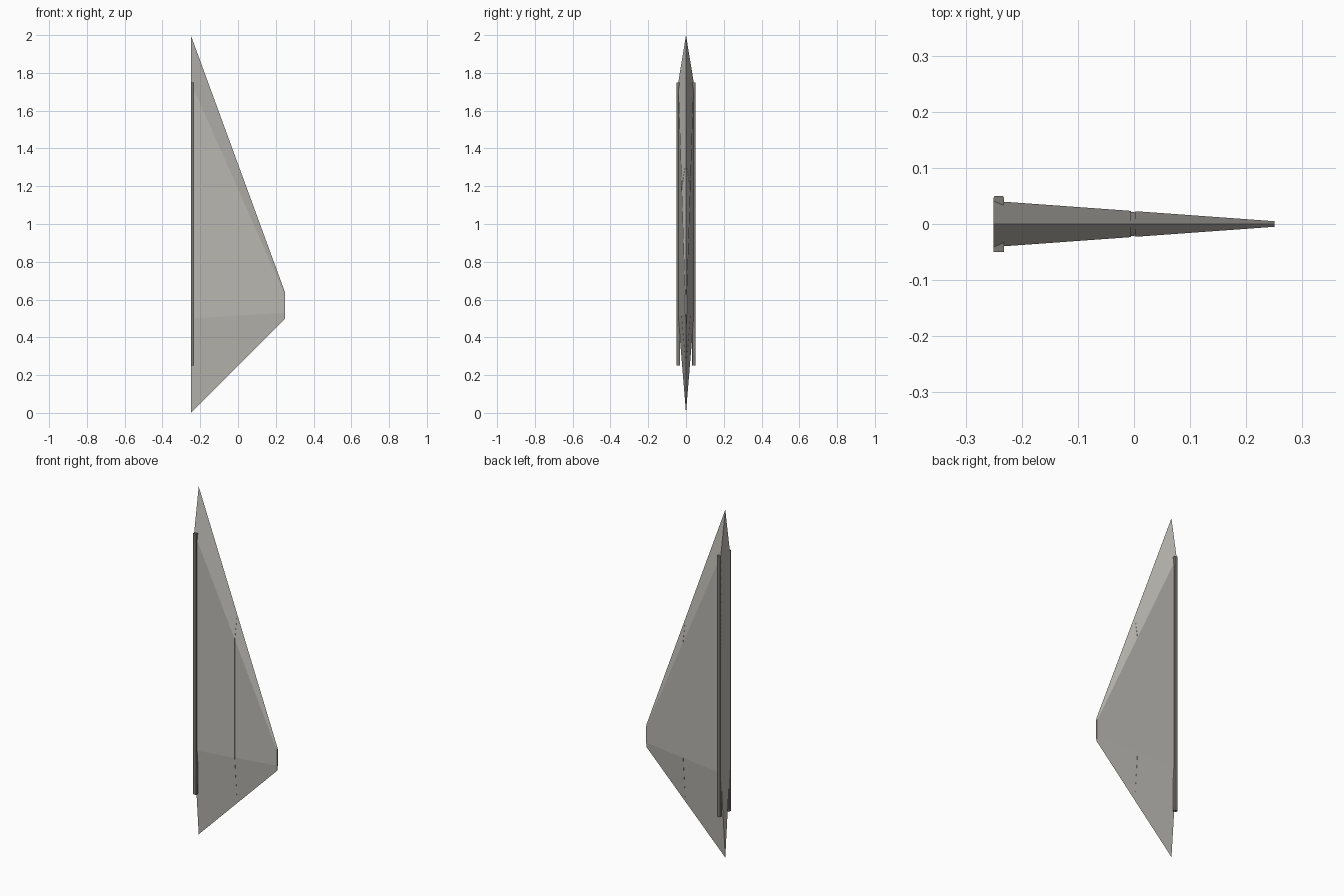
import bpy
import bmesh

cube = bpy.data.objects.get("Cube")
if cube:
    bpy.data.objects.remove(cube, do_unlink=True)


def make_material(name, colour):
    mat = bpy.data.materials.new(name)
    mat.use_nodes = True
    mat.diffuse_color = colour
    mat.node_tree.nodes["Principled BSDF"].inputs["Base Color"].default_value = colour
    return mat


def finish(bm, name, mat):
    bmesh.ops.recalc_face_normals(bm, faces=bm.faces)
    mesh = bpy.data.meshes.new(name)
    bm.to_mesh(mesh)
    bm.free()
    mesh.materials.append(mat)
    obj = bpy.data.objects.new(name, mesh)
    bpy.context.collection.objects.link(obj)
    return obj


def lerp(a, b, t):
    return a + (b - a) * t


# Half profiles (y, z) at the root and the tip
ROOT = [(0, 0), (0.041, 0.5), (0.041, 1.75), (0, 2)]
TIP = [(0, 0.5), (0.005, 0.53), (0.005, 0.62), (0, 0.635)]
HALF_SPAN = 0.25


def section(x, inset=0):
    """Six-sided cross-section of the fin at x, thinned by inset."""
    t = (x + HALF_SPAN) / (2 * HALF_SPAN)
    half = [(lerp(a[0], b[0], t), lerp(a[1], b[1], t)) for a, b in zip(ROOT, TIP)]
    half = [(max(y - inset, 0), z) for y, z in half]
    mirrored = [(-y, z) for y, z in half[2:0:-1]]
    return [(x, y, z) for y, z in half + mirrored]


# Fin: lofted wedge with a fine hinge groove at mid span
def make_fin(mat):
    bm = bmesh.new()
    stations = [(-HALF_SPAN, 0), (-0.005, 0), (-0.005, 0.002),
                (0.003, 0.002), (0.003, 0), (HALF_SPAN, 0)]
    rings = [[bm.verts.new(p) for p in section(x, i)] for x, i in stations]
    for a, b in zip(rings, rings[1:]):
        for k in range(len(a)):
            n = (k + 1) % len(a)
            bm.faces.new((a[k], a[n], b[n], b[k]))
    bm.faces.new(rings[0])
    bm.faces.new(rings[-1])
    bmesh.ops.remove_doubles(bm, verts=bm.verts, dist=1e-6)
    return finish(bm, "fin", mat)


# Root rail: slim bar with softened long edges
def make_rail(name, side, mat):
    bm = bmesh.new()
    bmesh.ops.create_cube(bm, size=1)
    for v in bm.verts:
        v.co.x = -0.241 + v.co.x * 0.018
        v.co.y = side * (0.0415 + v.co.y * 0.017)
        v.co.z = 1.0 + v.co.z * 1.5
    long_edges = [e for e in bm.edges if e.calc_length() > 1]
    bmesh.ops.bevel(bm, geom=long_edges, offset=0.003, segments=2,
                    profile=0.5, affect='EDGES')
    return finish(bm, name, mat)


fin_grey = make_material("warm grey", (0.50, 0.485, 0.45, 1))
rail_grey = make_material("dark grey", (0.20, 0.195, 0.18, 1))

make_fin(fin_grey)
make_rail("front_rail", -1, rail_grey)
make_rail("back_rail", 1, rail_grey)
